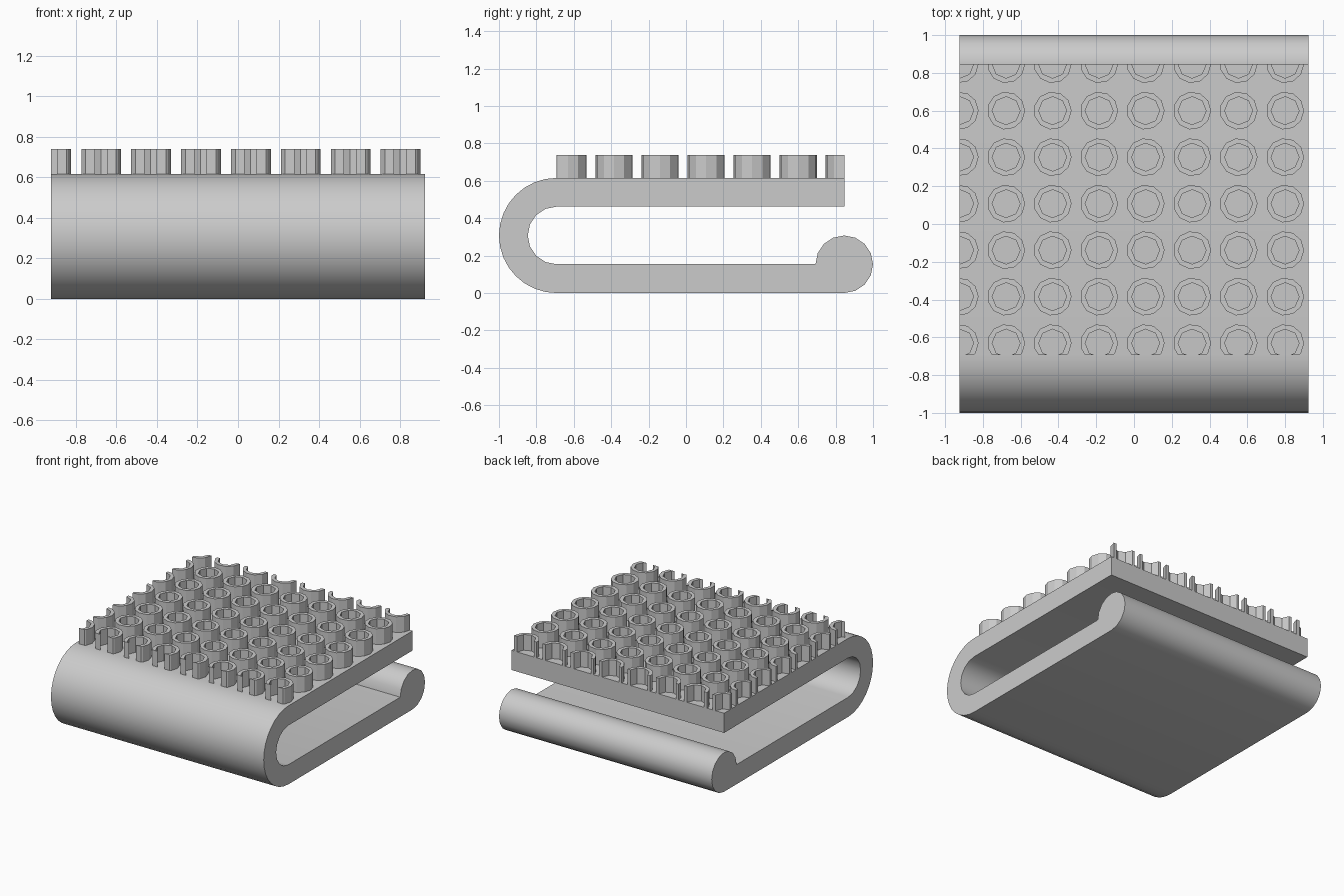
import bpy, bmesh, math
from mathutils import Vector

if "Cube" in bpy.data.objects:
    bpy.data.objects.remove(bpy.data.objects["Cube"], do_unlink=True)

T = 2 / 13               # sheet thickness, the unit of the whole design
HALF_W = 6 * T
FRONT, BACK = -4.5 * T, 5.5 * T   # extent of the flat deck
DECK = 4 * T
PITCH = 1.6 * T

grey = bpy.data.materials.new("light grey")
grey.use_nodes = True
grey.diffuse_color = (0.6, 0.6, 0.6, 1)
grey.node_tree.nodes["Principled BSDF"].inputs["Base Color"].default_value = (0.6, 0.6, 0.6, 1)


def add_object(name, bm):
    bmesh.ops.recalc_face_normals(bm, faces=bm.faces)
    mesh = bpy.data.meshes.new(name)
    bm.to_mesh(mesh)
    bm.free()
    mesh.materials.append(grey)
    obj = bpy.data.objects.new(name, mesh)
    bpy.context.collection.objects.link(obj)
    bpy.ops.object.select_all(action='DESELECT')
    obj.select_set(True)
    bpy.context.view_layer.objects.active = obj
    bpy.ops.object.shade_smooth_by_angle(angle=math.radians(30))
    return obj


def arc(cy, cz, r, start, end, steps):
    angles = [math.radians(start + (end - start) * i / steps) for i in range(steps + 1)]
    return [(cy + r * math.cos(a), cz + r * math.sin(a)) for a in angles]


# Folded clip: side profile swept across the width
profile = [(BACK, 3 * T), (BACK, DECK)]
profile += arc(FRONT, 2 * T, 2 * T, 90, 270, 16)      # outer bend
profile += arc(BACK, T, T, -90, 180, 12)              # rounded lip
profile += arc(FRONT, 2 * T, T, 270, 90, 8)           # inner bend
bm = bmesh.new()
face = bm.faces.new([bm.verts.new((-HALF_W, y, z)) for y, z in profile])
swept = bmesh.ops.extrude_face_region(bm, geom=[face])["geom"]
bmesh.ops.translate(bm, vec=(2 * HALF_W, 0, 0),
                    verts=[v for v in swept if isinstance(v, bmesh.types.BMVert)])
add_object("folded_clip", bm)


# Hollow tubes on the deck, trimmed at the deck's edges
def ring(bm, cx, cy, r, sides, z):
    return [bm.verts.new((cx + r * math.cos(math.tau * i / sides),
                          cy + r * math.sin(math.tau * i / sides), z)) for i in range(sides)]


def add_tube(bm, cx, cy, z0, z1):
    outer = [ring(bm, cx, cy, 0.651 * T, 11, z) for z in (z0, z1)]
    inner = [ring(bm, cx, cy, 0.48 * T, 8, z) for z in (z0, z1)]
    for low, high in (outer, inner):
        n = len(low)
        for i in range(n):
            j = (i + 1) % n
            bm.faces.new((low[i], low[j], high[j], high[i]))
    for level in (0, 1):
        edges = [bm.edges.get((loop[i - 1], loop[i]))
                 for loop in (outer[level], inner[level]) for i in range(len(loop))]
        bmesh.ops.triangle_fill(bm, edges=edges, use_beauty=True)


def trim(bm, point, outward):
    geom = bm.verts[:] + bm.edges[:] + bm.faces[:]
    bmesh.ops.bisect_plane(bm, geom=geom, dist=1e-6, plane_co=point,
                           plane_no=outward, clear_outer=True)
    open_edges = [e for e in bm.edges if e.is_boundary]
    if open_edges:
        bmesh.ops.holes_fill(bm, edges=open_edges, sides=0)


bm = bmesh.new()
for column in range(8):
    for row in range(7):
        add_tube(bm, -HALF_W + PITCH * column, BACK - PITCH * row, DECK, DECK + 0.8 * T)
trim(bm, Vector((-HALF_W, 0, 0)), Vector((-1, 0, 0)))
trim(bm, Vector((0, BACK, 0)), Vector((0, 1, 0)))
trim(bm, Vector((0, FRONT, 0)), Vector((0, -1, 0)))
add_object("deck_tubes", bm)
